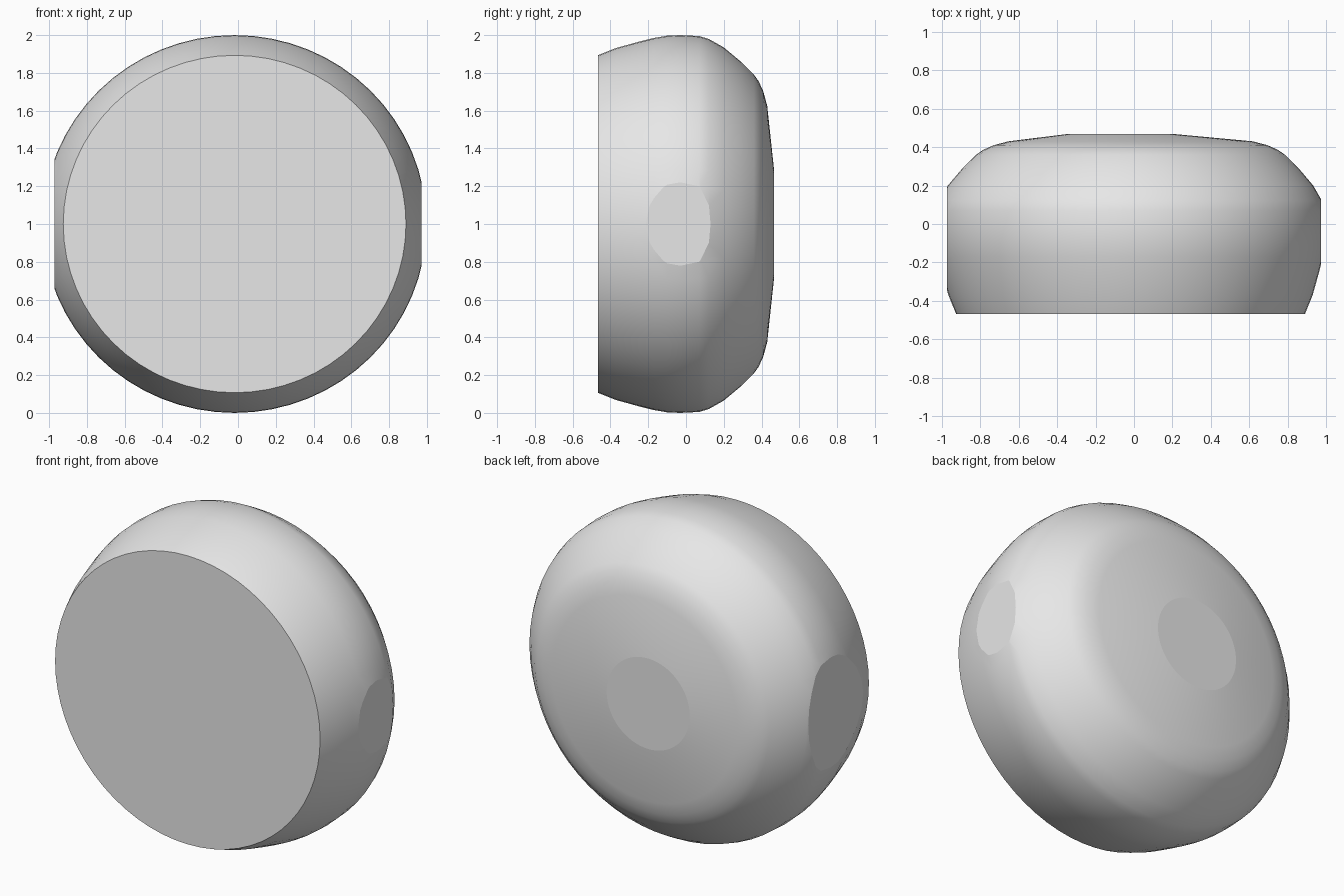
import bpy, bmesh, math
from mathutils import Vector

cube = bpy.data.objects.get("Cube")
if cube:
    bpy.data.objects.remove(cube)

grey = bpy.data.materials.new("plain_grey")
grey.use_nodes = True
colour = (0.8, 0.8, 0.8, 1)
grey.diffuse_color = colour
grey.node_tree.nodes["Principled BSDF"].inputs["Base Color"].default_value = colour

# Outline of the rounded body: (distance from axis, depth), front to back
profile = [(0.893, -0.467), (0.932, -0.37), (0.965, -0.25), (0.985, -0.17),
           (0.997, -0.1), (1.0, -0.03), (0.995, 0.07), (0.98, 0.12),
           (0.935, 0.2), (0.86, 0.29), (0.79, 0.36), (0.755, 0.385),
           (0.70, 0.41), (0.625, 0.43), (0.28, 0.467)]
SIDES = 64
CENTRE_X, STRETCH_X = -0.018, 1.016

# Turned body, with the back plateau slightly off centre
bm = bmesh.new()
rings = []
for i, (r, y) in enumerate(profile):
    cx = CENTRE_X - (0.05 if i == len(profile) - 1 else 0)
    rings.append([bm.verts.new((cx + STRETCH_X * r * math.cos(a), y, 1 + r * math.sin(a)))
                  for a in (math.tau * k / SIDES for k in range(SIDES))])
for low, high in zip(rings, rings[1:]):
    for k in range(SIDES):
        n = (k + 1) % SIDES
        bm.faces.new((low[k], low[n], high[n], high[k]))
caps = [bm.faces.new(rings[0]), bm.faces.new(rings[-1])]

# Flat discs sliced off both sides
for side in (-1, 1):
    bmesh.ops.bisect_plane(bm, geom=bm.verts[:] + bm.edges[:] + bm.faces[:],
                           plane_co=Vector((side * 0.972, 0, 1)),
                           plane_no=Vector((side, 0, 0)), clear_outer=True)
    bmesh.ops.holes_fill(bm, edges=[e for e in bm.edges if e.is_boundary], sides=0)
bmesh.ops.recalc_face_normals(bm, faces=bm.faces[:])

mesh = bpy.data.meshes.new("rounded_body")
bm.to_mesh(mesh)
bm.free()
mesh.materials.append(grey)
body = bpy.data.objects.new("rounded_body", mesh)
bpy.context.collection.objects.link(body)

# Smooth curved skin, crisp flat discs
bpy.ops.object.select_all(action="DESELECT")
body.select_set(True)
bpy.context.view_layer.objects.active = body
bpy.ops.object.shade_smooth_by_angle(angle=math.radians(30))
for face in mesh.polygons:
    if len(face.vertices) > 6:
        face.use_smooth = False
